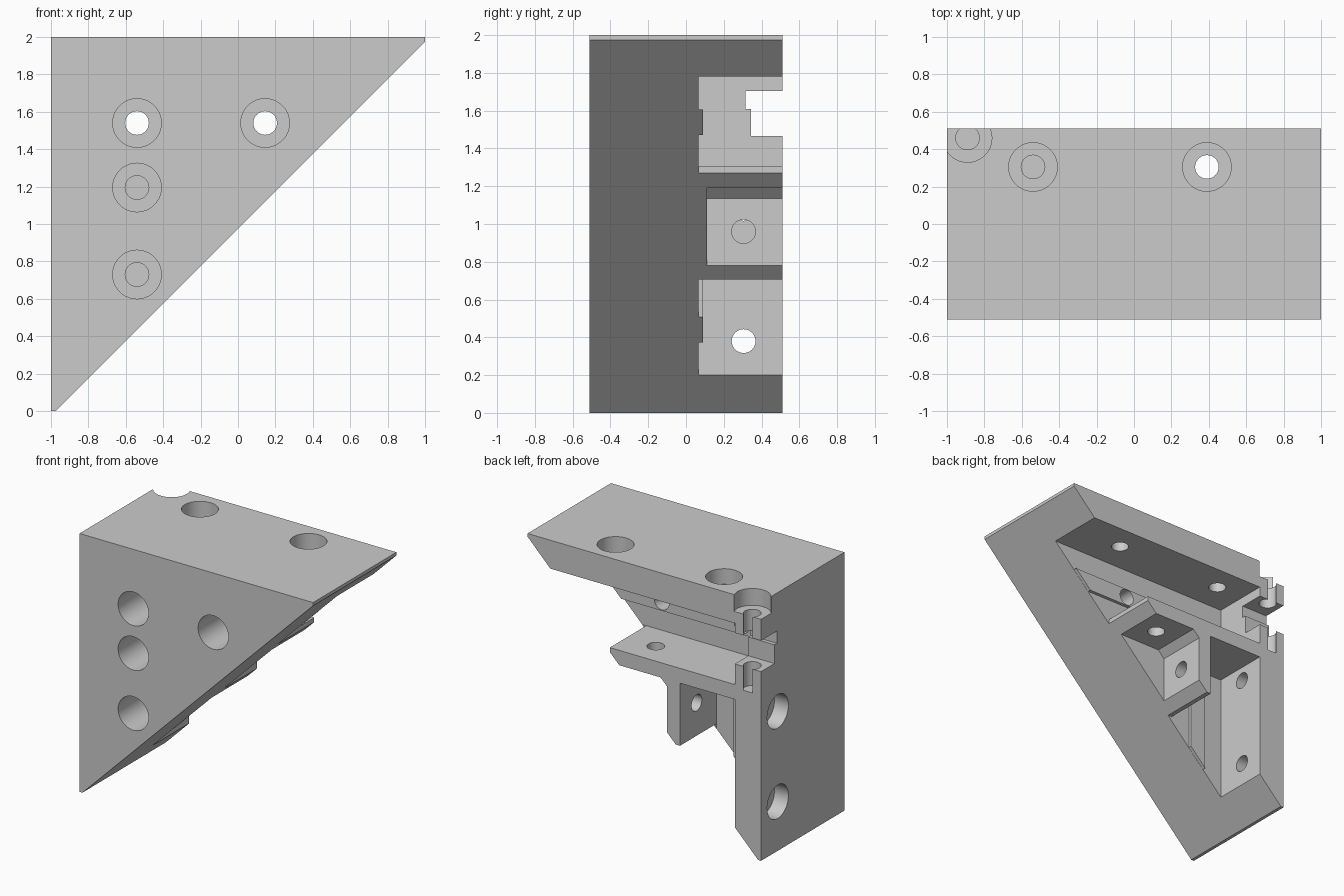
import bpy, bmesh
from mathutils import Vector

cube = bpy.data.objects.get("Cube")
if cube:
    bpy.data.objects.remove(cube, do_unlink=True)

grey = bpy.data.materials.new("light_grey")
grey.use_nodes = True
GREY = (0.6, 0.6, 0.6, 1)
grey.diffuse_color = GREY
grey.node_tree.nodes["Principled BSDF"].inputs["Base Color"].default_value = GREY

BACK = 0.51      # half depth of the bracket
FLOOR = 0.065    # floor of the profile channels
OUT = 0.7        # cutters overshoot the back


def add_object(name, bm):
    bmesh.ops.recalc_face_normals(bm, faces=bm.faces)
    mesh = bpy.data.meshes.new(name)
    bm.to_mesh(mesh)
    bm.free()
    mesh.materials.append(grey)
    obj = bpy.data.objects.new(name, mesh)
    bpy.context.collection.objects.link(obj)
    return obj


def prism(name, outline, y0, y1):
    """Extrude an x-z outline along y."""
    bm = bmesh.new()
    face = bm.faces.new([bm.verts.new((x, y0, z)) for x, z in outline])
    new = bmesh.ops.extrude_face_region(bm, geom=[face])["geom"]
    verts = [v for v in new if isinstance(v, bmesh.types.BMVert)]
    bmesh.ops.translate(bm, verts=verts, vec=(0, y1 - y0, 0))
    return add_object(name, bm)


def box(name, x0, x1, z0, z1, y0, y1=OUT):
    return prism(name, [(x0, z0), (x1, z0), (x1, z1), (x0, z1)], y0, y1)


def cylinder(name, start, end, radius):
    start, end = Vector(start), Vector(end)
    axis = end - start
    bm = bmesh.new()
    bmesh.ops.create_cone(bm, cap_ends=True, segments=48, radius1=radius,
                          radius2=radius, depth=axis.length)
    bm.transform(axis.to_track_quat("Z", "Y").to_matrix().to_4x4())
    bmesh.ops.translate(bm, verts=bm.verts, vec=(start + end) / 2)
    return add_object(name, bm)


def combine(target, tool, operation="DIFFERENCE"):
    """Apply a boolean and discard its tool."""
    tool.hide_render = True
    mod = target.modifiers.new(tool.name, "BOOLEAN")
    mod.operation, mod.solver, mod.object = operation, "EXACT", tool
    bpy.context.view_layer.objects.active = target
    bpy.ops.object.modifier_apply(modifier=mod.name)
    bpy.data.objects.remove(tool, do_unlink=True)


def bolt_hole(surface, direction, seat, length):
    """Wide head recess followed by a narrow shaft hole."""
    p, d = Vector(surface), Vector(direction)
    combine(bracket, cylinder("head_recess", p - d * 0.1, p + d * seat, 0.13))
    combine(bracket, cylinder("shaft_hole", p, p + d * length, 0.063))


# Triangular body with blunted tips
bracket = prism("corner_bracket", [(-1, 0), (-0.975, 0), (1, 1.975), (1, 2), (-1, 2)],
                -BACK, BACK)

# Channels for the two profiles, and the pocket between the inner leg and shelf
combine(bracket, box("horizontal_channel", -0.775, 1.3, 1.305, 1.78, FLOOR))
combine(bracket, box("vertical_channel", -0.775, -0.305, -0.2, 1.19, FLOOR))
combine(bracket, prism("inner_pocket", [(-0.195, 0.3), (-0.195, 1.135), (-0.14, 1.19),
                                        (0.8, 1.19), (0.8, 0.3)], 0.11, OUT))

# Blunt ends of the shelf and the leg
combine(bracket, box("shelf_trim", 0.295, 0.8, 1.1, 1.4, FLOOR + 0.001))
combine(bracket, box("leg_trim", -0.4, -0.1, 0.4, 0.705, FLOOR + 0.001))

# Slot guide ribs on the channel floors
combine(bracket, prism("horizontal_rib", [(-0.8, 1.47), (0.493, 1.47), (0.628, 1.605),
                                          (-0.8, 1.605)], 0.04, 0.09), "UNION")
combine(bracket, prism("vertical_rib", [(-0.605, 0.372), (-0.47, 0.507), (-0.47, 1.22),
                                        (-0.605, 1.22)], 0.04, 0.09), "UNION")

# Front bolts: two through, two closed by a thin skin
for x, z, length in [(-0.54, 1.54, 0.8), (0.145, 1.54, 0.8),
                     (-0.54, 1.195, 0.56), (-0.54, 0.73, 0.56)]:
    bolt_hole((x, -BACK, z), (0, 1, 0), 0.46, length)

# Top and side bolts
for x in (-0.54, 0.39):
    bolt_hole((x, 0.305, 2), (0, 0, -1), 0.12, 0.4)
for z in (0.38, 1.08):
    bolt_hole((-1, 0.305, z), (1, 0, 0), 0.12, 0.4)

# Plain holes in the shelf and the leg
combine(bracket, cylinder("shelf_hole", (0.045, 0.305, 1.1), (0.045, 0.305, 1.4), 0.063))
combine(bracket, cylinder("leg_hole", (-0.4, 0.305, 0.96), (-0.1, 0.305, 0.96), 0.063))

# Corner clamp: open bolt hole and stepped nut notch
bolt_hole((-0.89, 0.46, 2), (0, 0, -1), 0.13, 0.72)
combine(bracket, box("clamp_notch", -1.1, -0.7, 1.465, 1.62, 0.345))
combine(bracket, box("nut_notch", -1.1, -0.7, 1.61, 1.705, 0.315))

# Smooth hole walls, crisp edges
bpy.ops.object.select_all(action="DESELECT")
bracket.select_set(True)
bpy.context.view_layer.objects.active = bracket
bpy.ops.object.shade_smooth_by_angle(angle=0.5)
